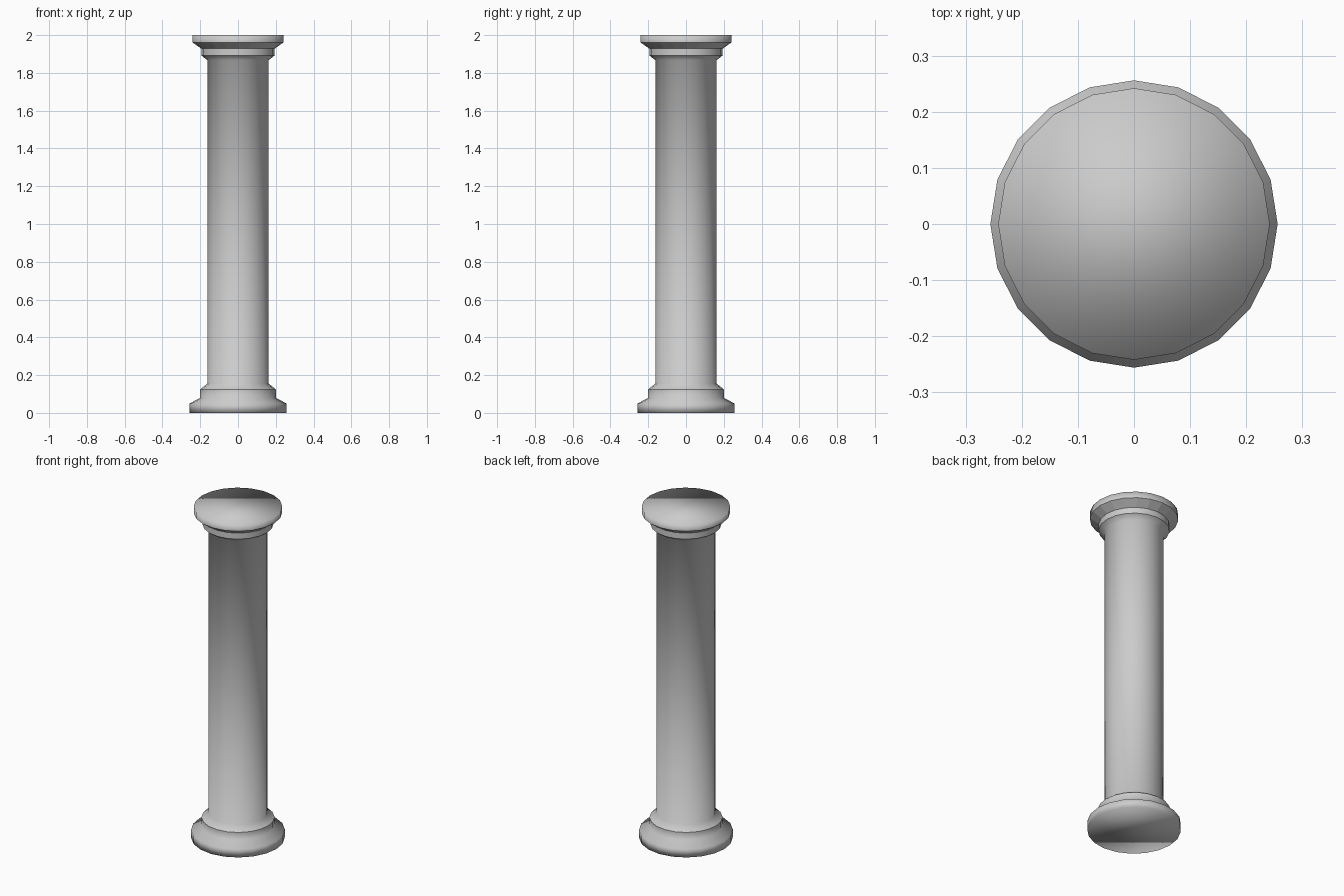
import bpy, bmesh
from math import cos, sin, pi, radians

if "Cube" in bpy.data.objects:
    bpy.data.objects.remove(bpy.data.objects["Cube"])

SIDES = 20


def lathe(name, profile, cap_bottom=False, cap_top=False, flat_bands=(), sharp_angle=30):
    """Revolve (radius, height) points around z."""
    bm = bmesh.new()
    rings = [[bm.verts.new((r * cos(2 * pi * i / SIDES), r * sin(2 * pi * i / SIDES), z))
              for i in range(SIDES)] for r, z in profile]
    flat = []
    for b, (lo, hi) in enumerate(zip(rings, rings[1:])):
        for i in range(SIDES):
            j = (i + 1) % SIDES
            f = bm.faces.new((lo[i], lo[j], hi[j], hi[i]))
            if b in flat_bands:
                flat.append(f.index)
                f.tag = True
    if cap_bottom:
        bm.faces.new(rings[0][::-1])
    if cap_top:
        bm.faces.new(rings[-1])
    for f in bm.faces:
        f.smooth = not f.tag
    for e in bm.edges:
        if len(e.link_faces) == 2 and e.calc_face_angle() > radians(sharp_angle):
            e.smooth = False
    mesh = bpy.data.meshes.new(name)
    bm.to_mesh(mesh)
    bm.free()
    obj = bpy.data.objects.new(name, mesh)
    bpy.context.collection.objects.link(obj)
    return obj


# Stepped base
lathe("base", [(0.256, 0), (0.256, 0.05), (0.2, 0.08), (0.2, 0.125)], cap_bottom=True)

# Shaft with flared ends, shaded smoothly into the flares
lathe("shaft", [(0.2, 0.125), (0.162, 0.155), (0.162, 1.867), (0.194, 1.892)],
      sharp_angle=80)

# Capital: neck ring, faceted flare and top disc
lathe("capital", [(0.194, 1.892), (0.194, 1.928), (0.242, 1.962), (0.242, 2.0)],
      cap_top=True, flat_bands=(1,))
